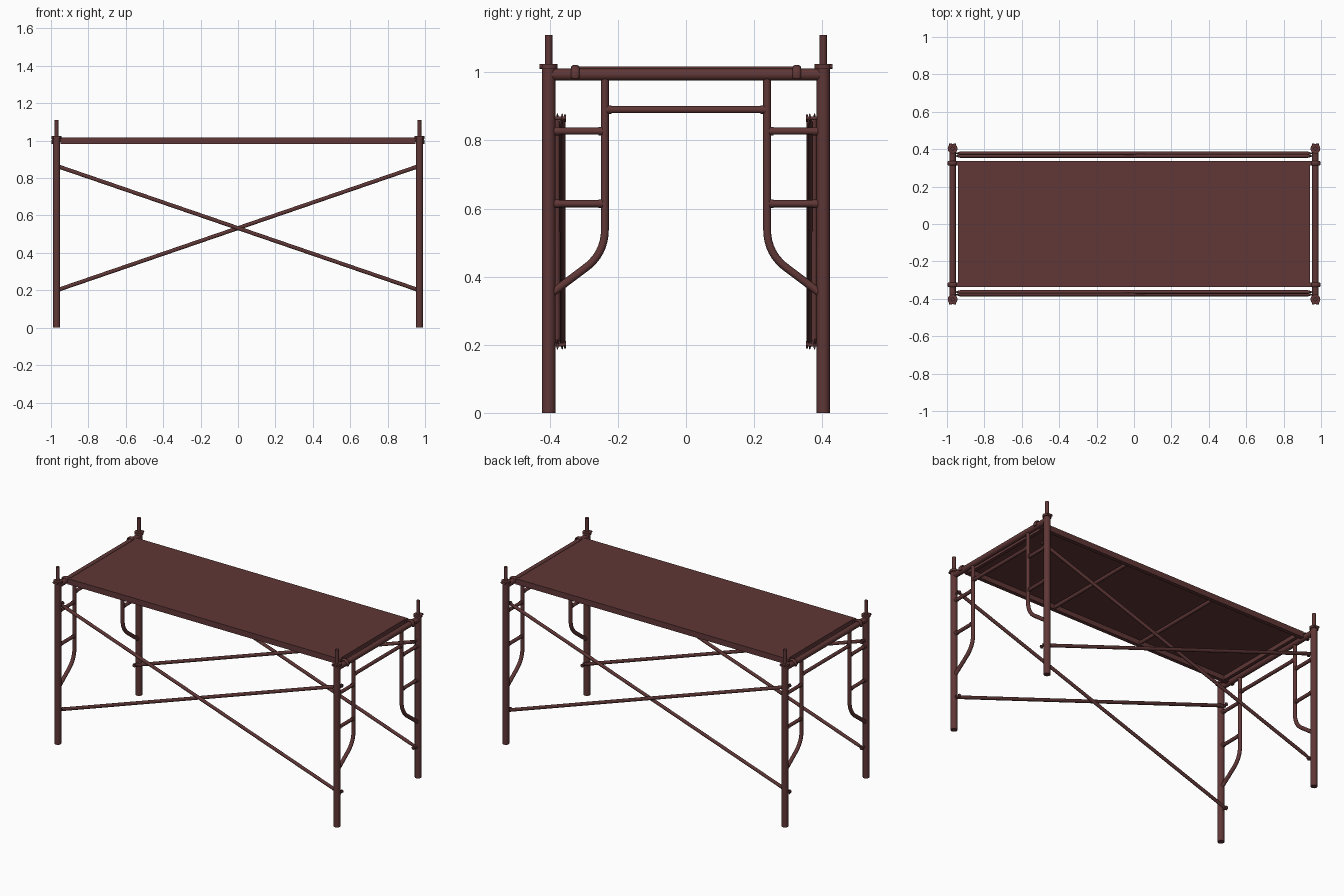
import bpy, bmesh, math
from mathutils import Vector

if "Cube" in bpy.data.objects:
    bpy.data.objects.remove(bpy.data.objects["Cube"])

paint = bpy.data.materials.new("oxide red paint")
paint.diffuse_color = (0.115, 0.038, 0.037, 1)
paint.use_nodes = True
paint.node_tree.nodes["Principled BSDF"].inputs["Base Color"].default_value = paint.diffuse_color


def finish(name, bm, smooth=True):
    bmesh.ops.recalc_face_normals(bm, faces=bm.faces)
    me = bpy.data.meshes.new(name)
    bm.to_mesh(me)
    bm.free()
    ob = bpy.data.objects.new(name, me)
    bpy.context.collection.objects.link(ob)
    me.materials.append(paint)
    if smooth:
        bpy.ops.object.select_all(action='DESELECT')
        ob.select_set(True)
        bpy.context.view_layer.objects.active = ob
        bpy.ops.object.shade_smooth_by_angle(angle=math.radians(40))
    return ob


def tube(name, pts, r, sides=20, normal=None):
    """Sweep a round (or squashed) section along a planar path."""
    pts = [Vector(p) for p in pts]
    radii = r if isinstance(r, list) else [(r, r)] * len(pts)
    n = Vector(normal) if normal else (pts[1] - pts[0]).orthogonal().normalized()
    bm = bmesh.new()
    rings = []
    for i, p in enumerate(pts):
        t = (pts[min(i + 1, len(pts) - 1)] - pts[max(i - 1, 0)]).normalized()
        b = t.cross(n).normalized()
        rn, rb = radii[i]
        rings.append([bm.verts.new(p + n * rn * math.cos(a) + b * rb * math.sin(a))
                      for a in (2 * math.pi * k / sides for k in range(sides))])
    for A, B in zip(rings, rings[1:]):
        for k in range(sides):
            j = (k + 1) % sides
            bm.faces.new((A[k], A[j], B[j], B[k]))
    bm.faces.new(rings[0])
    bm.faces.new(rings[-1])
    return finish(name, bm)


def box(name, x0, x1, y0, y1, z0, z1):
    bm = bmesh.new()
    bmesh.ops.create_cube(bm, size=1)
    for v in bm.verts:
        v.co = ((x0 + x1) / 2 + v.co.x * (x1 - x0), (y0 + y1) / 2 + v.co.y * (y1 - y0),
                (z0 + z1) / 2 + v.co.z * (z1 - z0))
    return finish(name, bm, False)


PX, PY = 0.97, 0.403

# end frames
for sx in (-1, 1):
    x = sx * PX
    tube("end_beam", [(x, -PY, 0.993), (x, PY, 0.993)], 0.0175)
    # crossbar with weld collars
    tube("crossbar", [(x, -0.23, 0.89), (x, 0.23, 0.89)], 0.0105)
    for sy in (-1, 1):
        y = sy * PY
        tube("post", [(x, y, 0), (x, y, 1.012)], 0.0195, 24)
        tube("post_collar", [(x, y, 1.01), (x, y, 1.024)], 0.026, 24)
        tube("coupling_pin", [(x, y, 1.0), (x, y, 1.11)], 0.0105)
        # small locking lugs on the collar
        for dx in (-0.011, 0.011):
            tube("collar_lug", [(x + dx, y + sy * 0.015, 1.017),
                                (x + dx, y + sy * 0.027, 1.017)], 0.007, 10)
        tube("crossbar_weld", [(x, sy * 0.235, 0.89), (x, sy * 0.218, 0.89)], 0.0125)
        # inner upright curving out to the post
        path = [(x, sy * 0.238, 0.98), (x, sy * 0.238, 0.54)]
        p0, p1, p2 = (0.238, 0.54), (0.238, 0.465), (0.300, 0.422)
        for i in range(1, 9):
            t = i / 8
            q = [(1 - t) ** 2 * a + 2 * t * (1 - t) * b + t * t * c
                 for a, b, c in zip(p0, p1, p2)]
            path.append((x, sy * q[0], q[1]))
        path.append((x, sy * 0.393, 0.352))
        tube("inner_upright", path, 0.0115, 20, (1, 0, 0))
        # short ladder rungs
        for z in (0.827, 0.614):
            tube("rung", [(x, sy * 0.238, z), (x, y, z)], 0.0105)
            for a, b in ((0.245, 0.257), (0.372, 0.388)):
                tube("rung_weld", [(x, sy * a, z), (x, sy * b, z)], 0.0125)
        # brace bolts
        for z in (0.865, 0.2):
            tube("brace_bolt", [(x, sy * 0.352, z), (x, y, z)], 0.006, 12)
            tube("brace_nut", [(x, sy * 0.352, z), (x, sy * 0.358, z)], 0.011, 6)

# crossed braces with flattened ends
for sy in (-1, 1):
    for d, yy in ((1, 0.3635), (-1, 0.3775)):
        prof = [(0.98, 0.003, 0.011), (0.952, 0.003, 0.011), (0.93, 0.0095, 0.0105)]
        prof += [(-a, b, c) for a, b, c in reversed(prof)]
        pts = [(d * u, sy * yy, 0.5325 + u * 0.343) for u, _, _ in prof]
        tube("cross_brace", pts, [(b, c) for _, b, c in prof], 16, (0, 1, 0))

# deck plate and its frame
box("deck_plate", -0.94, 0.94, -0.337, 0.337, 1.011, 1.017)
for sy in (-1, 1):
    ys = sorted((sy * 0.313, sy * 0.337))
    box("deck_side_rail", -0.95, 0.95, *ys, 0.981, 1.0165)
for x in (-0.31, 0.31):
    tube("deck_crossbar", [(x, -0.32, 0.997), (x, 0.32, 0.997)], 0.011)
for sx in (-1, 1):
    xs = sorted((sx * 0.918, sx * 0.938))
    box("deck_end_bar", *xs, -0.32, 0.32, 0.985, 1.012)
    # hooks wrapping over the end beams
    for sy in (-1, 1):
        arc = [(sx * (PX + 0.0225 * math.cos(a)), sy * 0.325, 0.993 + 0.0225 * math.sin(a))
               for a in (math.radians(-25 + 205 * k / 12) for k in range(13))]
        tube("deck_hook", arc, [(0.012, 0.006)] * 13, 12, (0, 1, 0))
